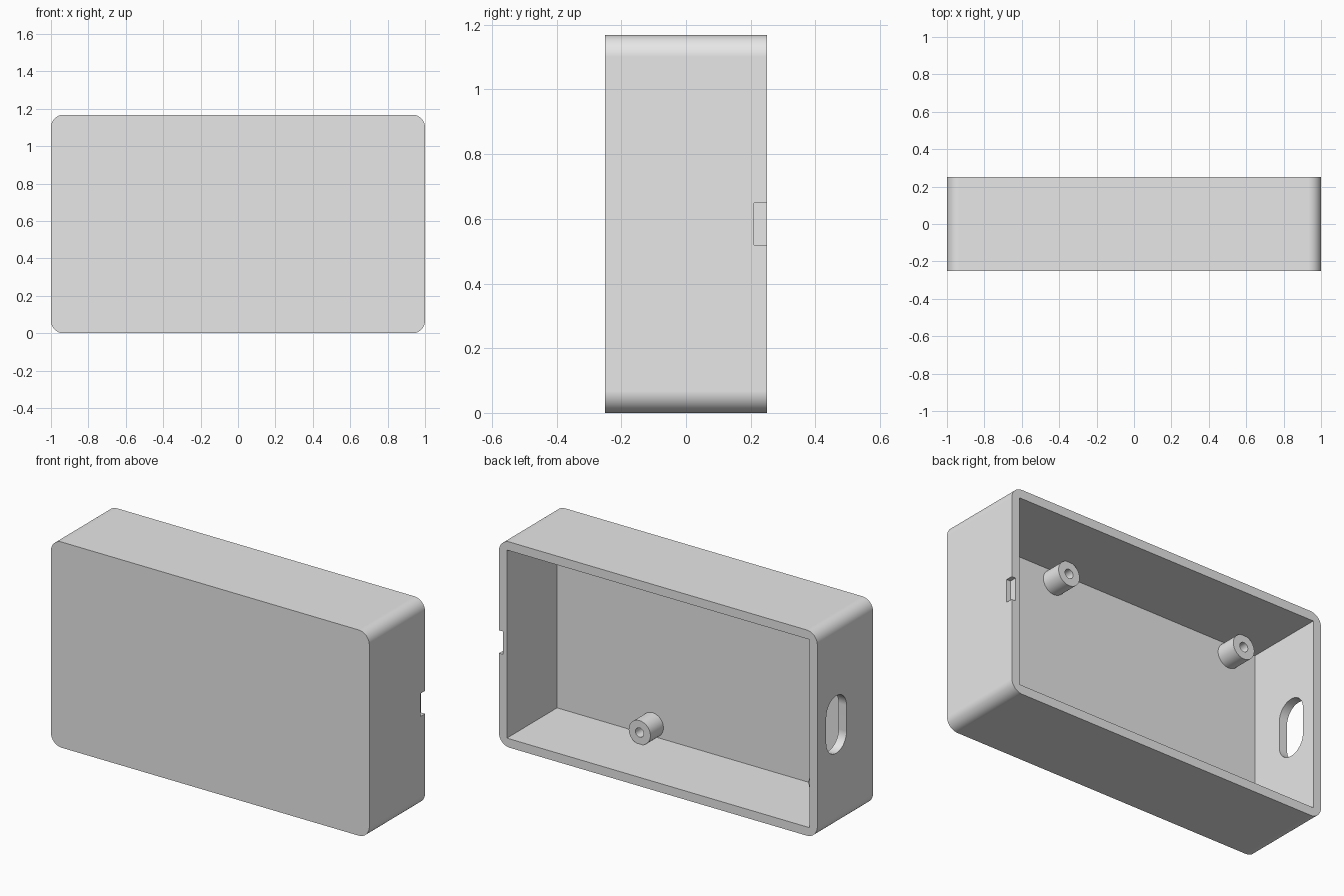
import bpy, bmesh
from math import pi
from mathutils import Matrix, Vector

if "Cube" in bpy.data.objects:
    bpy.data.objects.remove(bpy.data.objects["Cube"])

W, D, H = 2.0, 0.5, 1.168      # outer size
WALL = 0.05
FILLET = 0.067
MID = H / 2

grey = bpy.data.materials.new("light_grey_plastic")
grey.use_nodes = True
grey.diffuse_color = (0.8, 0.8, 0.8, 1)
grey.node_tree.nodes["Principled BSDF"].inputs["Base Color"].default_value = (0.8, 0.8, 0.8, 1)


def add_object(name, bm):
    bmesh.ops.recalc_face_normals(bm, faces=bm.faces)
    mesh = bpy.data.meshes.new(name)
    bm.to_mesh(mesh)
    bm.free()
    mesh.materials.append(grey)
    obj = bpy.data.objects.new(name, mesh)
    bpy.context.collection.objects.link(obj)
    return obj


def box(name, low, high, axis=None, radius=0, segments=12):
    """Box between two corners; edges parallel to axis may be rounded."""
    low, high = Vector(low), Vector(high)
    bm = bmesh.new()
    bmesh.ops.create_cube(bm, size=1, matrix=Matrix.Translation((low + high) / 2)
                          @ Matrix.Diagonal((*(high - low), 1)))
    if radius:
        edges = [e for e in bm.edges
                 if abs((e.verts[0].co - e.verts[1].co).normalized()[axis]) > 0.9]
        bmesh.ops.bevel(bm, geom=edges, offset=radius, segments=segments,
                        profile=0.5, affect='EDGES')
    return add_object(name, bm)


def activate(obj):
    bpy.ops.object.select_all(action='DESELECT')
    obj.select_set(True)
    bpy.context.view_layer.objects.active = obj


def cut(target, cutter):
    cutter.hide_render = True
    mod = target.modifiers.new("cut", 'BOOLEAN')
    mod.operation = 'DIFFERENCE'
    mod.solver = 'EXACT'
    mod.object = cutter
    activate(target)
    bpy.ops.object.modifier_apply(modifier=mod.name)
    bpy.data.objects.remove(cutter)


def smooth(obj):
    activate(obj)
    bpy.ops.object.shade_smooth_by_angle(angle=pi / 6)
    mod = obj.modifiers.new("even_shading", 'WEIGHTED_NORMAL')
    mod.keep_sharp = True


# Case: rounded box, hollowed from the back
case = box("case", (-W / 2, -D / 2, 0), (W / 2, D / 2, H), 1, FILLET)
cut(case, box("cavity_cutter", (-W / 2 + WALL, -D / 2 + WALL, WALL),
              (W / 2 - WALL, D, H - WALL)))

# Oblong cable opening through one end wall
SLOT_Y, SLOT_R, SLOT_H = 0.079, 0.091, 0.163
cut(case, box("slot_cutter", (-1.1, SLOT_Y - SLOT_R, MID - SLOT_H),
              (-0.9, SLOT_Y + SLOT_R, MID + SLOT_H), 0, SLOT_R - 0.001))

# Shallow pry notch on the rim of the other end wall
cut(case, box("notch_cutter", (W / 2 - 0.025, 0.21, MID - 0.065),
              (W / 2 + 0.1, D, MID + 0.065)))
smooth(case)

# Screw posts: a tube profile spun around the y axis
BASE, TOP, OUTER, INNER = -0.202, -0.083, 0.068, 0.026
bm = bmesh.new()
profile = [bm.verts.new((r, y, 0)) for r, y in
           ((INNER, BASE), (INNER, TOP), (OUTER, TOP), (OUTER, BASE))]
edges = [bm.edges.new((profile[i - 1], profile[i])) for i in range(4)]
bmesh.ops.spin(bm, geom=profile + edges, cent=(0, 0, 0), axis=(0, 1, 0),
               angle=2 * pi, steps=40)
bmesh.ops.remove_doubles(bm, verts=bm.verts, dist=0.0001)
post = add_object("screw_post", bm)
smooth(post)

for x in (0.35, -0.78):
    for z in (0.115, H - 0.115):
        if x > 0 and z < MID:
            copy = post
        else:
            copy = post.copy()
            bpy.context.collection.objects.link(copy)
        copy.location = (x, 0, z)
